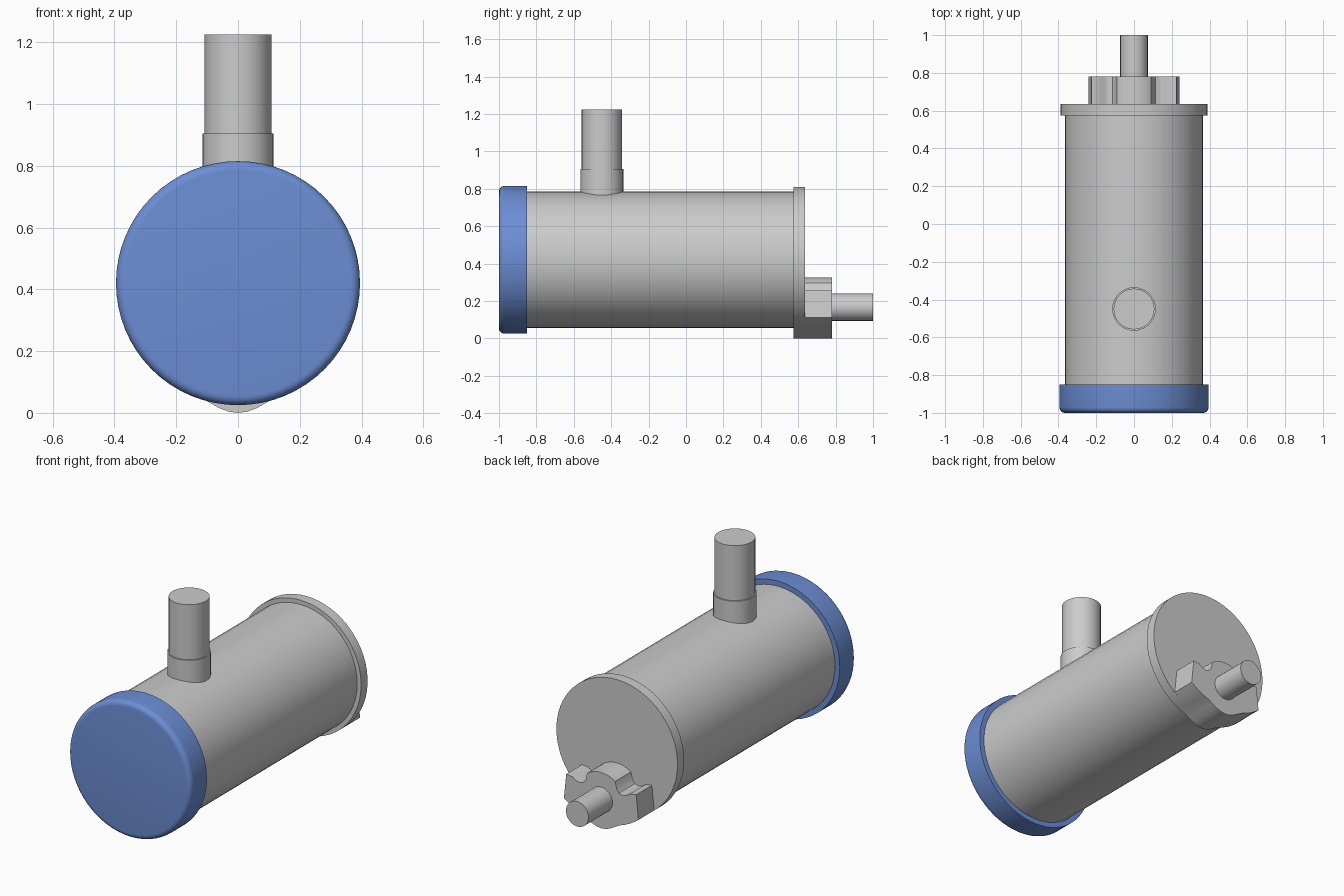
import bpy
import bmesh
from math import sin, cos, pi, radians, asin

if "Cube" in bpy.data.objects:
    bpy.data.objects.remove(bpy.data.objects["Cube"])

AXIS_Z = 0.42    # height of the canister axis
SHAFT_Z = 0.167  # height of the outlet stub axis


def finish(name, bm, smooth=None):
    bmesh.ops.recalc_face_normals(bm, faces=bm.faces)
    mesh = bpy.data.meshes.new(name)
    bm.to_mesh(mesh)
    bm.free()
    ob = bpy.data.objects.new(name, mesh)
    bpy.context.collection.objects.link(ob)
    if smooth:
        bpy.ops.object.select_all(action='DESELECT')
        ob.select_set(True)
        bpy.context.view_layer.objects.active = ob
        bpy.ops.object.shade_smooth_by_angle(angle=radians(smooth))
    return ob


def lathe(name, profile, place, sides, smooth=None):
    """Turn (radius, distance) pairs about an axis, with closed ends."""
    bm = bmesh.new()
    rings = [[bm.verts.new(place(r * cos(2 * pi * i / sides), r * sin(2 * pi * i / sides), d))
              for i in range(sides)] for r, d in profile]
    for a, b in zip(rings, rings[1:]):
        for i in range(sides):
            j = (i + 1) % sides
            bm.faces.new((a[i], a[j], b[j], b[i]))
    bm.faces.new(rings[0])
    bm.faces.new(rings[-1])
    return finish(name, bm, smooth)


def plate(name, half, y0, y1, smooth=None):
    """Extrude a mirrored (x, z) outline along y; half runs bottom to top."""
    outline = half + [(-x, z) for x, z in reversed(half) if x > 1e-6]
    bm = bmesh.new()
    face = bm.faces.new([bm.verts.new((x, y0, z)) for x, z in outline])
    ext = bmesh.ops.extrude_face_region(bm, geom=[face])
    moved = [g for g in ext['geom'] if isinstance(g, bmesh.types.BMVert)]
    bmesh.ops.translate(bm, verts=moved, vec=(0, y1 - y0, 0))
    return finish(name, bm, smooth)


def along_y(z):
    return lambda a, b, d: (a, d, z + b)


# canister body
lathe("canister_body", [(0.365, -0.86), (0.365, 0.58)], along_y(AXIS_Z), 48, 20)

# blue end cap with a rounded front rim
f = 0.03
rim = [(0.395 - f + f * sin(t * pi / 12), -1 + f - f * cos(t * pi / 12)) for t in range(7)]
cap = lathe("end_cap", rim + [(0.395, -0.85)], along_y(AXIS_Z), 64, 40)
blue = bpy.data.materials.new("cap_blue")
blue.diffuse_color = (0.15, 0.27, 0.66, 1)
blue.use_nodes = True
blue.node_tree.nodes["Principled BSDF"].inputs["Base Color"].default_value = blue.diffuse_color
cap.data.materials.append(blue)

# rear flange: a disc with a small bulge at the bottom
R = 0.39
bulge = [(0, 0), (0.03, 0.004), (0.06, 0.015), (0.09, 0.032)]
start = asin(0.12 / R)


def rim_arc(a0, a1, n):
    return [(R * sin(a0 + (a1 - a0) * i / n), AXIS_Z - R * cos(a0 + (a1 - a0) * i / n))
            for i in range(n + 1)]


plate("rear_flange", bulge + rim_arc(start, pi, 28), 0.575, 0.635, 30)

# outlet block: follows the flange below, two ears and a round boss above
ears = [(0.225, 0.255), (0.185, 0.25), (0.165, 0.235), (0.14, 0.228),
        (0.115, 0.235), (0.1, 0.255), (0.09, 0.297)]
boss = [(0.158 * sin(a), SHAFT_Z + 0.158 * cos(a)) for a in (0.5, 0.38, 0.25, 0.12, 0)]
plate("outlet_block", bulge + rim_arc(start, asin(0.24 / R), 4) + ears + boss, 0.63, 0.78, 30)

# outlet stub
lathe("outlet_stub", [(0.073, 0.77), (0.073, 1.0)], along_y(SHAFT_Z), 32, 30)

# upright pipe with a slightly wider socket
lathe("upright_pipe", [(0.115, 0.7), (0.115, 0.905), (0.108, 0.905), (0.108, 1.225)],
      lambda a, b, d: (a, b - 0.45, d), 32, 30)
